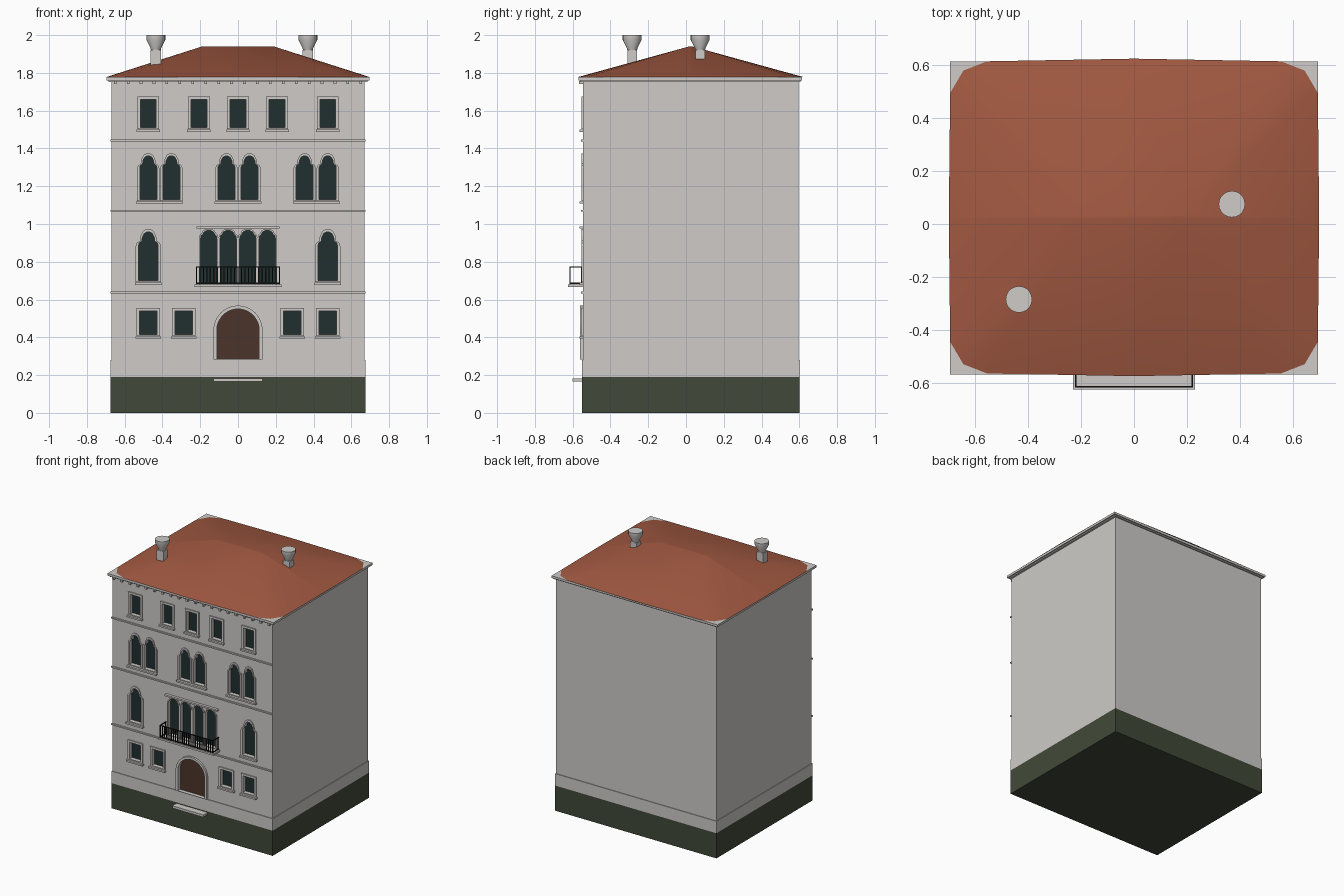
import bpy, bmesh, math
from mathutils import Vector

cube = bpy.data.objects.get("Cube")
if cube:
    bpy.data.objects.remove(cube, do_unlink=True)


def material(name, rgb):
    m = bpy.data.materials.new(name)
    m.use_nodes = True
    m.diffuse_color = (*rgb, 1)
    bsdf = m.node_tree.nodes["Principled BSDF"]
    bsdf.inputs["Base Color"].default_value = (*rgb, 1)
    bsdf.inputs["Roughness"].default_value = 0.8
    return m


STONE = material("pale stone", (0.62, 0.60, 0.58))
ROOF = material("terracotta", (0.36, 0.10, 0.053))
MOSS = material("mossy green", (0.053, 0.066, 0.040))
GLASS = material("dark glass", (0.015, 0.028, 0.028))
WOOD = material("dark wood", (0.070, 0.033, 0.024))
IRON = material("black iron", (0.008, 0.008, 0.008))

WALL_X, FRONT, BACK = 0.67, -0.545, 0.595
MID = 0.025


def finish(name, bm, mat):
    bmesh.ops.recalc_face_normals(bm, faces=bm.faces)
    mesh = bpy.data.meshes.new(name)
    bm.to_mesh(mesh)
    bm.free()
    mesh.materials.append(mat)
    ob = bpy.data.objects.new(name, mesh)
    bpy.context.collection.objects.link(ob)
    return ob


def add_box(bm, x0, x1, y0, y1, z0, z1):
    made = bmesh.ops.create_cube(bm, size=1)["verts"]
    for v in made:
        v.co = Vector(((x0 + x1) / 2 + v.co.x * (x1 - x0),
                       (y0 + y1) / 2 + v.co.y * (y1 - y0),
                       (z0 + z1) / 2 + v.co.z * (z1 - z0)))


def boxes(name, mat, *spans):
    bm = bmesh.new()
    for s in spans:
        add_box(bm, *s)
    return finish(name, bm, mat)


# Half outlines of the arch heads, in units of the half width below the crown
HEADS = {
    "square": [(1, 0)],
    "trefoil": [(1, -1.35), (.92, -1.1), (.66, -.92), (.62, -.55), (.42, -.15), (.15, 0)],
    "lobed": [(1, -1), (.92, -.62), (.72, -.45), (.6, -.18), (.25, 0)],
    "round": [(math.cos(a), math.sin(a) - 1)
              for a in (math.pi * i / 20 for i in range(10))] + [(0.05, 0)],
}


def outline(kind, x, w, z0, z1):
    right = [(w, z0)] + [(u * w, z1 + v * w) for u, v in HEADS[kind]]
    return [(x + a, b) for a, b in right] + [(x - a, b) for a, b in reversed(right)]


def add_prism(bm, pts, y0, y1):
    near = [bm.verts.new((x, y0, z)) for x, z in pts]
    far = [bm.verts.new((x, y1, z)) for x, z in pts]
    bm.faces.new(near)
    bm.faces.new(far[::-1])
    for i in range(len(pts)):
        j = (i + 1) % len(pts)
        bm.faces.new((near[i], near[j], far[j], far[i]))


def add_frame(bm, inner, outer, y0, y1):
    rings = [[bm.verts.new((x, y, z)) for x, z in pts]
             for pts, y in ((inner, y1), (inner, y0), (outer, y0), (outer, y1))]
    for i in range(len(inner)):
        j = (i + 1) % len(inner)
        for a, b in zip(rings, rings[1:]):
            bm.faces.new((a[i], a[j], b[j], b[i]))


# Window rows: kind, half width, bottom, top, frame width, centres, sills (centre, half length)
ROWS = [
    ("square", .042, 1.51, 1.66, .016, (-.475, -.207, 0, .207, .475), None, .062),
    ("trefoil", .045, 1.13, 1.36, .014, (-.475, -.353, -.061, .061, .353, .475),
     (-.415, 0, .415), .124),
    ("trefoil", .051, .70, .957, .016, (-.475, .475), None, .07),
    ("lobed", .043, .685, .965, .009, (-.155, -.052, .052, .155), (), 0),
    ("square", .046, .415, .54, .016, (-.475, -.288, .288, .475), None, .068),
]

# Window openings, panes, frames and sills
holes, panes, frames, sills = (bmesh.new() for _ in range(4))
for kind, w, z0, z1, t, centres, sill_centres, sill_w in ROWS:
    for x in centres:
        inner = outline(kind, x, w, z0, z1)
        add_prism(holes, inner, FRONT - .05, FRONT + .03)
        add_prism(panes, inner, FRONT + .022, FRONT + .029)
        add_frame(frames, inner, outline(kind, x, w + t, z0 - t / 2, z1 + t),
                  FRONT - .008, FRONT + .001)
    for x in centres if sill_centres is None else sill_centres:
        add_box(sills, x - sill_w, x + sill_w, FRONT - .02, FRONT, z0 - .022, z0 - .01)
finish("window_panes", panes, GLASS)
finish("window_frames", frames, STONE)
finish("window_sills", sills, STONE)

# Arched door with its surround
door = outline("round", 0, .112, .285, .55)
add_prism(holes, door, FRONT - .05, FRONT + .03)
bm = bmesh.new()
add_prism(bm, door, FRONT + .015, FRONT + .029)
finish("door", bm, WOOD)
bm = bmesh.new()
add_frame(bm, door, outline("round", 0, .13, .283, .568), FRONT - .015, FRONT + .001)
finish("door_surround", bm, STONE)

# Walls with the openings cut out
walls = boxes("walls", STONE, (-WALL_X, WALL_X, FRONT, BACK, .19, 1.765))
cutter = finish("opening_cutter", holes, STONE)
cutter.hide_render = True
cut = walls.modifiers.new("openings", "BOOLEAN")
cut.operation = "DIFFERENCE"
cut.solver = "EXACT"
cut.object = cutter
bpy.context.view_layer.objects.active = walls
bpy.ops.object.modifier_apply(modifier=cut.name)
bpy.data.objects.remove(cutter, do_unlink=True)

# Foundation, plinth, doorstep
e = .005
boxes("foundation", MOSS, (-WALL_X - e, WALL_X + e, FRONT - e, BACK + e, 0, .19))
boxes("plinth", STONE, (-WALL_X - e, WALL_X + e, FRONT - e, BACK + e, .19, .28))
boxes("doorstep", STONE, (-.13, .13, FRONT - .055, FRONT, .165, .183))

# String courses and lintel over the centre windows
boxes("string_courses", STONE,
      *[(-WALL_X - e, WALL_X + e, FRONT - .01, FRONT, z - .005, z + .005)
        for z in (.637, 1.07, 1.442)])
boxes("balcony_lintel", STONE, (-.22, .22, FRONT - .02, FRONT, .975, .987))

# Eaves and the small brackets beneath them
boxes("eaves", STONE, (-.695, .695, -.568, .615, 1.76, 1.777),
      (-.685, .685, -.558, .605, 1.752, 1.762))
boxes("eave_brackets", STONE,
      *[(x - .007, x + .007, FRONT - .022, FRONT, 1.74, 1.756)
        for x in (-.65 + 1.3 * i / 19 for i in range(20))])

# Hipped roof with softened corners
bm = bmesh.new()
QUARTER = [(.70, 0), (.695, .47), (.645, .555), (.555, .59), (0, .60)]
eave_pts = {(sx * x, MID + sy * y) for x, y in QUARTER for sx in (1, -1) for sy in (1, -1)}
for x, y in sorted(eave_pts):
    bm.verts.new((x, y, 1.777))
for x in (-.19, .19):
    for y in (-.008, .008):
        bm.verts.new((x, MID + y, 1.94))
bmesh.ops.convex_hull(bm, input=bm.verts)
smooth = [finish("roof", bm, ROOF)]


def lathe(name, x, y, profile, mat, steps=20):
    bm = bmesh.new()
    rings = [[bm.verts.new((x + r * math.cos(math.tau * i / steps),
                            y + r * math.sin(math.tau * i / steps), z))
              for i in range(steps)] for r, z in profile]
    for a, b in zip(rings, rings[1:]):
        for i in range(steps):
            j = (i + 1) % steps
            bm.faces.new((a[i], a[j], b[j], b[i]))
    bm.faces.new(rings[0])
    bm.faces.new(rings[-1])
    return finish(name, bm, mat)


# Chimneys with flared pots
for side, x, y in (("right", -.435, -.285), ("left", .37, .075)):
    boxes("chimney_shaft_" + side, STONE, (x - .028, x + .028, y - .026, y + .026, 1.82, 1.92))
    smooth.append(lathe("chimney_pot_" + side, x, y,
                        [(.025, 1.915), (.028, 1.93), (.05, 1.975), (.05, 2.0)], STONE))

# Balcony slab and iron railing
boxes("balcony_slab", STONE, (-.23, .23, -.625, FRONT, .667, .68))
X, Y0, Y1, r = .22, -.615, FRONT - .008, .003
rails = []
for z in (.686, .773):
    rails.append((-X - r, X + r, Y0 - r, Y0 + r, z - r, z + r))
    rails += [(x - r, x + r, Y0, FRONT, z - r, z + r) for x in (-X, X)]
balusters = [(x - r, x + r, Y0 - r, Y0 + r, .68, .773)
             for x in (-X + 2 * X * i / 24 for i in range(25))]
balusters += [(x - r, x + r, Y1 - r, Y1 + r, .68, .773) for x in (-X, X)]
boxes("balcony_railing", IRON, *rails, *balusters)

# Soft shading on the roof and pots
bpy.ops.object.select_all(action="DESELECT")
for ob in smooth:
    ob.select_set(True)
bpy.context.view_layer.objects.active = smooth[0]
bpy.ops.object.shade_smooth_by_angle(angle=math.radians(30))
